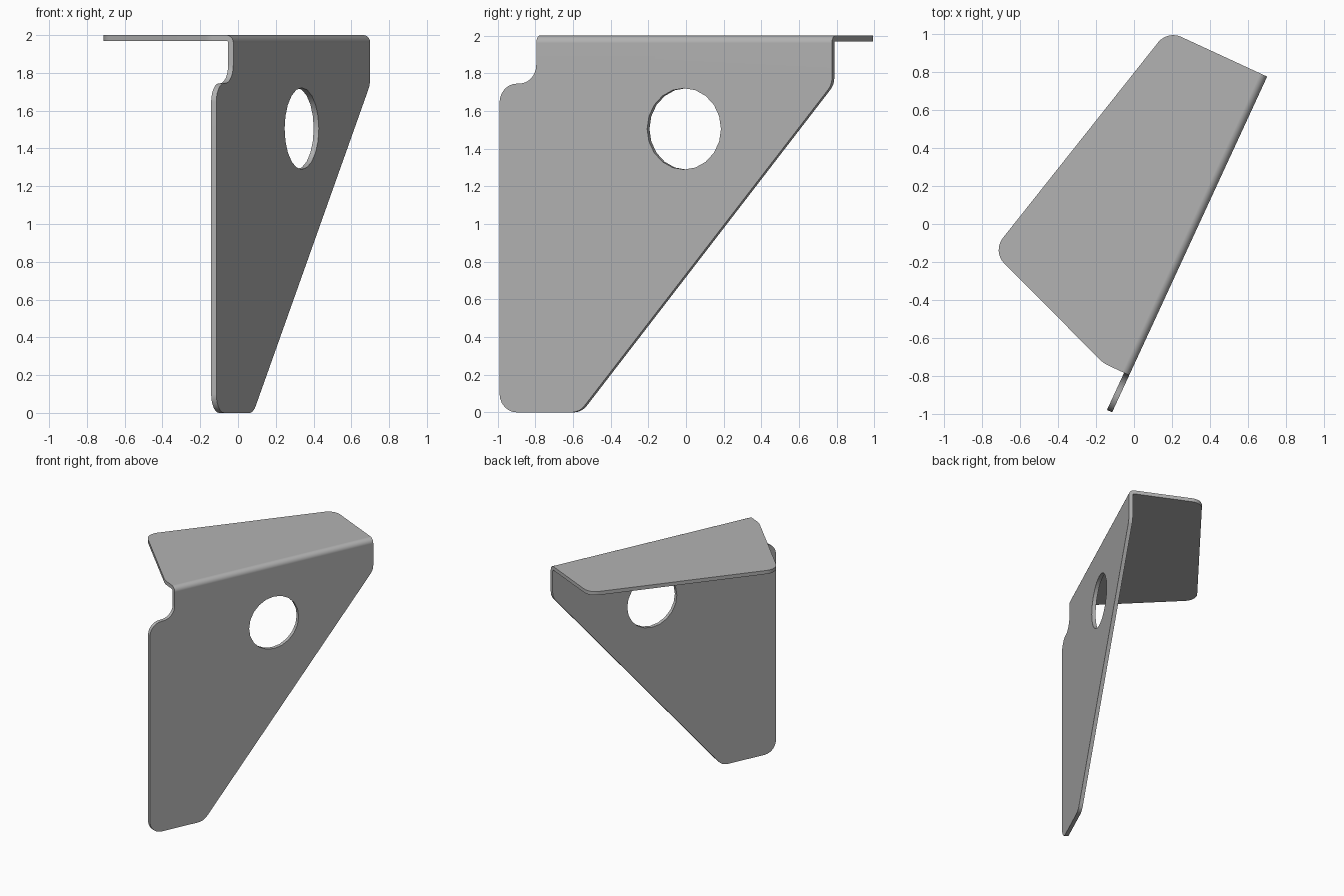
import bpy, bmesh, math
from mathutils import Vector

cube = bpy.data.objects.get("Cube")
if cube:
    bpy.data.objects.remove(cube, do_unlink=True)

BEND, THICK, TOP = 0.04, 0.03, 2.0
START, END = 0.215, 1.944          # ends of the bend along the plate
HEADING = math.atan2(1.765, 0.815)
ORIGIN = Vector((-0.115, -0.99, 0))


def rounded(corners, steps=6):
    """Outline with every (x, y, radius) corner filleted."""
    out = []
    for i, (x, y, r) in enumerate(corners):
        p = Vector((x, y))
        if r == 0:
            out.append(p)
            continue
        a = (Vector(corners[i - 1][:2]) - p).normalized()
        b = (Vector(corners[(i + 1) % len(corners)][:2]) - p).normalized()
        half = a.angle(b) / 2
        mid = (a + b).normalized()
        centre = p + mid * r / math.sin(half)
        sweep = math.pi / 2 - half
        side = (a - mid * a.dot(mid)).normalized()
        for k in range(steps + 1):
            t = sweep * (1 - 2 * k / steps)
            out.append(centre + r * (side * math.sin(t) - mid * math.cos(t)))
    return out


bm = bmesh.new()


def face(points):
    bm.faces.new([bm.verts.new(p) for p in points])


# Upright plate with a notch beside the bend
plate = rounded([(0, 0, 0.1), (0.467, 0, 0.1), (END, 1.74, 0.1),
                 (END, TOP - BEND, 0), (START, TOP - BEND, 0),
                 (START, 1.745, 0.1), (0, 1.745, 0.1)])
face([(p.x, 0, p.y) for p in plate])

# Top flange
flange = rounded([(START, BEND, 0), (END, BEND, 0), (END, 0.577, 0.1),
                  (0.504, 0.927, 0.1), (START, 0.148, 0.15)])
face([(p.x, p.y, TOP) for p in flange])

# Rounded bend joining the two
arc = []
for k in range(7):
    t = math.pi / 2 * k / 6
    arc.append((BEND * (1 - math.cos(t)), TOP - BEND + BEND * math.sin(t)))
for (v0, z0), (v1, z1) in zip(arc, arc[1:]):
    face([(START, v0, z0), (END, v0, z0), (END, v1, z1), (START, v1, z1)])

bmesh.ops.remove_doubles(bm, verts=bm.verts, dist=0.0005)
mesh = bpy.data.meshes.new("bent_bracket")
bm.to_mesh(mesh)
bm.free()
bracket = bpy.data.objects.new("bent_bracket", mesh)
bpy.context.collection.objects.link(bracket)
bracket.location = ORIGIN
bracket.rotation_euler.z = HEADING

# Grey sheet metal
metal = bpy.data.materials.new("grey_metal")
metal.use_nodes = True
grey = (0.45, 0.45, 0.45, 1)
metal.diffuse_color = grey
metal.node_tree.nodes["Principled BSDF"].inputs["Base Color"].default_value = grey
mesh.materials.append(metal)

# Cutter for the round hole
along = Vector((math.cos(HEADING), math.sin(HEADING), 0))
bpy.ops.mesh.primitive_cylinder_add(
    vertices=20, radius=0.216, depth=0.3,
    location=ORIGIN + along * 1.079 + Vector((0, 0, 1.505)),
    rotation=(math.pi / 2, 0, HEADING))
cutter = bpy.context.object
cutter.name = "hole_cutter"
cutter.hide_render = True
cutter.data.materials.append(metal)

# Sheet thickness, then the hole
solid = bracket.modifiers.new("thickness", 'SOLIDIFY')
solid.thickness = THICK
solid.offset = -1
solid.use_even_offset = True
cut = bracket.modifiers.new("hole", 'BOOLEAN')
cut.operation = 'DIFFERENCE'
cut.solver = 'EXACT'
cut.object = cutter

bpy.context.view_layer.update()
bpy.ops.object.select_all(action='DESELECT')
bracket.select_set(True)
bpy.context.view_layer.objects.active = bracket
for name in ("thickness", "hole"):
    bpy.ops.object.modifier_apply(modifier=name)
bpy.data.objects.remove(cutter, do_unlink=True)

# Smooth bend and fillets, crisp sheet edges
bpy.ops.object.shade_smooth_by_angle(angle=math.radians(30))
weighted = bracket.modifiers.new("flat_faces", 'WEIGHTED_NORMAL')
weighted.keep_sharp = True
